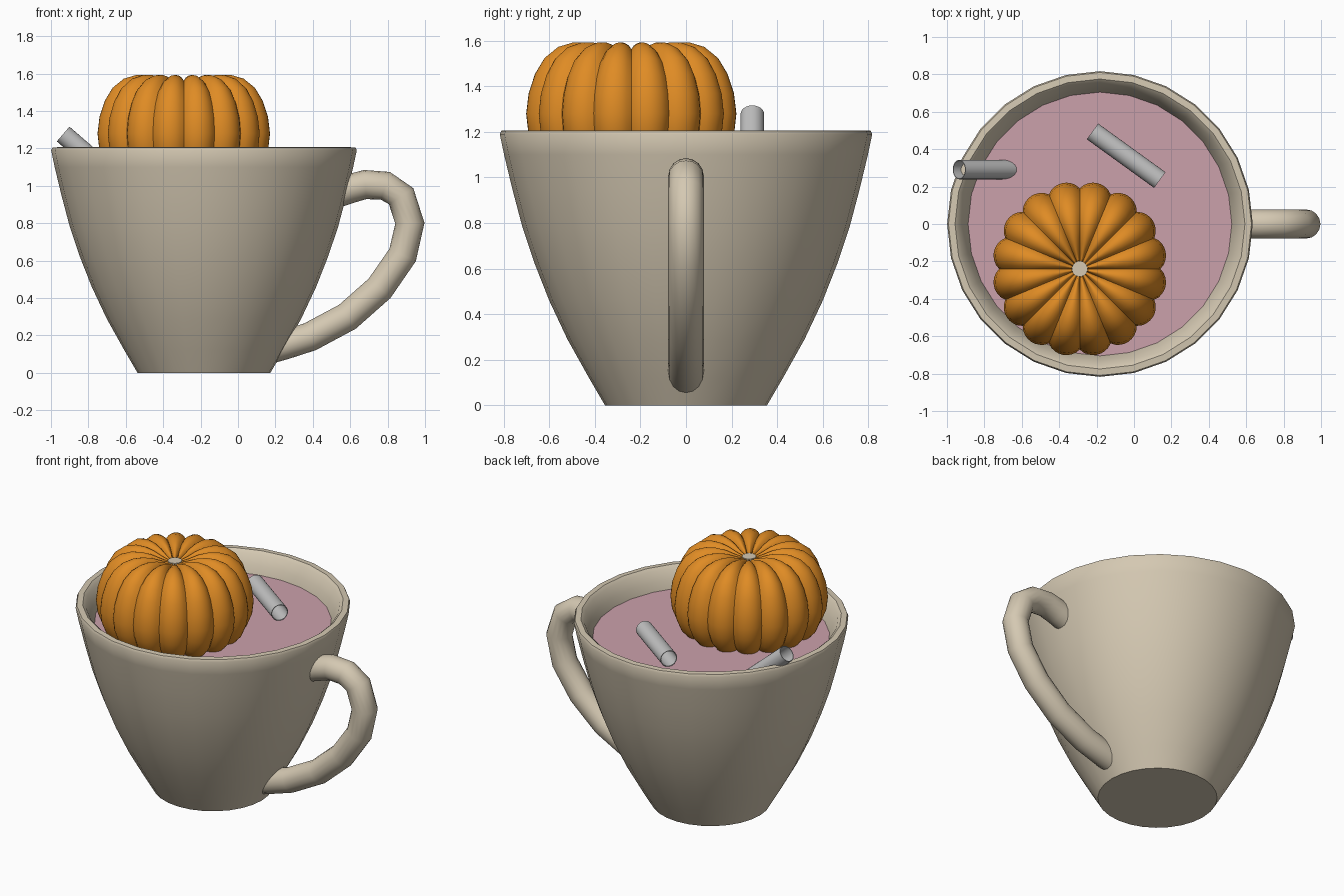
import bpy, bmesh, math
from mathutils import Vector, Matrix

if "Cube" in bpy.data.objects:
    bpy.data.objects.remove(bpy.data.objects["Cube"])


def material(name, rgb):
    m = bpy.data.materials.new(name)
    m.diffuse_color = (*rgb, 1)
    m.use_nodes = True
    m.node_tree.nodes["Principled BSDF"].inputs["Base Color"].default_value = m.diffuse_color
    return m


CREAM = material("cream ceramic", (0.66, 0.58, 0.445))
ORANGE = material("pumpkin orange", (0.74, 0.26, 0.018))
PINK = material("pink liquid", (0.60, 0.355, 0.41))
GREY = material("grey stick", (0.53, 0.53, 0.53))


def skin(name, rings, mat, close_ends=False, loop=False, angle=35):
    """Join equal-length rings of points into one smooth surface."""
    bm = bmesh.new()
    vr = [[bm.verts.new(p) for p in ring] for ring in rings]
    n = len(vr[0])
    pairs = list(zip(vr, vr[1:])) + ([(vr[-1], vr[0])] if loop else [])
    for a, b in pairs:
        for i in range(n):
            j = (i + 1) % n
            bm.faces.new((a[i], a[j], b[j], b[i]))
    if close_ends:
        bm.faces.new(vr[0][::-1])
        bm.faces.new(vr[-1])
    bmesh.ops.recalc_face_normals(bm, faces=bm.faces)
    me = bpy.data.meshes.new(name)
    bm.to_mesh(me)
    bm.free()
    me.materials.append(mat)
    ob = bpy.data.objects.new(name, me)
    bpy.context.collection.objects.link(ob)
    bpy.ops.object.select_all(action='DESELECT')
    ob.select_set(True)
    bpy.context.view_layer.objects.active = ob
    bpy.ops.object.shade_smooth_by_angle(angle=math.radians(angle))
    return ob


def lathe(profile, sides, centre=(0, 0)):
    ts = [2 * math.pi * i / sides for i in range(sides)]
    return [[(centre[0] + r * math.cos(t), centre[1] + r * math.sin(t), z) for t in ts]
            for r, z in profile]


CUP = (-0.182, 0)

# cup: outer wall, rounded rim, inner wall and floor
cup_profile = [(0.355, 0), (0.425, 0.12), (0.52, 0.29), (0.60, 0.46), (0.663, 0.62),
               (0.717, 0.78), (0.762, 0.95), (0.798, 1.10), (0.817, 1.19), (0.81, 1.205),
               (0.775, 1.207), (0.755, 1.19), (0.727, 1.13), (0.705, 1.08), (0.68, 0.95),
               (0.635, 0.78), (0.58, 0.62), (0.515, 0.46), (0.43, 0.29), (0.33, 0.10)]
skin("cup", lathe(cup_profile, 28, CUP), CREAM, close_ends=True, angle=40)

# liquid surface
skin("liquid", lathe([(0.69, 1.05), (0.707, 1.08)], 28, CUP), PINK, close_ends=True)

# handle: round tube swept along a bent path in the x-z plane
path = [Vector((x, 0, z)) for x, z in [
    (0.54, 0.965), (0.60, 0.985), (0.68, 1.007), (0.788, 1.0), (0.872, 0.945), (0.919, 0.80),
    (0.88, 0.63), (0.757, 0.452), (0.585, 0.30), (0.385, 0.193), (0.25, 0.15), (0.18, 0.13)]]
rings = []
for i, p in enumerate(path):
    d = (path[min(i + 1, len(path) - 1)] - path[max(i - 1, 0)]).normalized()
    side = Vector((-d.z, 0, d.x))
    rings.append([p + 0.078 * (math.cos(a) * side + math.sin(a) * Vector((0, 1, 0)))
                  for a in (2 * math.pi * k / 16 for k in range(16))])
skin("handle", rings, CREAM, close_ends=True, angle=60)

# pumpkin: sixteen rounded lobes around a dimpled body
PX, PY, MID = -0.29, -0.24, 1.30
pumpkin_profile = [(0.03, 1.535), (0.08, 1.552), (0.14, 1.578), (0.20, 1.592), (0.26, 1.592),
                   (0.325, 1.573), (0.385, 1.525), (0.427, 1.455), (0.455, 1.37),
                   (0.466, 1.28), (0.457, 1.20), (0.425, 1.12), (0.37, 1.06),
                   (0.28, 1.02), (0.10, 1.01)]
SEG = 16 * 8
rings = []
for r, z in pumpkin_profile:
    ring = []
    for i in range(SEG):
        t = 2 * math.pi * i / SEG
        lobe = abs(math.sin(8 * t)) ** 0.75
        f = 0.925 + 0.08 * lobe
        g = 0.90 + 0.10 * lobe
        ring.append((PX + r * f * math.cos(t), PY + r * f * math.sin(t), MID + (z - MID) * g))
    rings.append(ring)
skin("pumpkin", rings, ORANGE, close_ends=True, angle=40)

# pale stalk scar in the dimple
skin("stalk_scar", lathe([(0.042, 1.51), (0.042, 1.542)], 16, (PX, PY)), CREAM, close_ends=True)


# hollow sticks
def stick(name, start, end, r=0.052):
    start, end = Vector(start), Vector(end)
    h = (end - start).length / 2
    tube = [(r, -h), (r, h), (r - 0.004, h), (r - 0.004, -h)]
    ob = skin(name, lathe(tube, 24), GREY, loop=True)
    rot = (end - start).to_track_quat('Z', 'Y').to_matrix().to_4x4()
    ob.data.transform(Matrix.Translation((start + end) / 2) @ rot)


stick("floating_stick", (-0.222, 0.495, 1.132), (0.138, 0.235, 1.132))
stick("leaning_stick", (-0.935, 0.291, 1.277), (-0.600, 0.291, 0.988))
